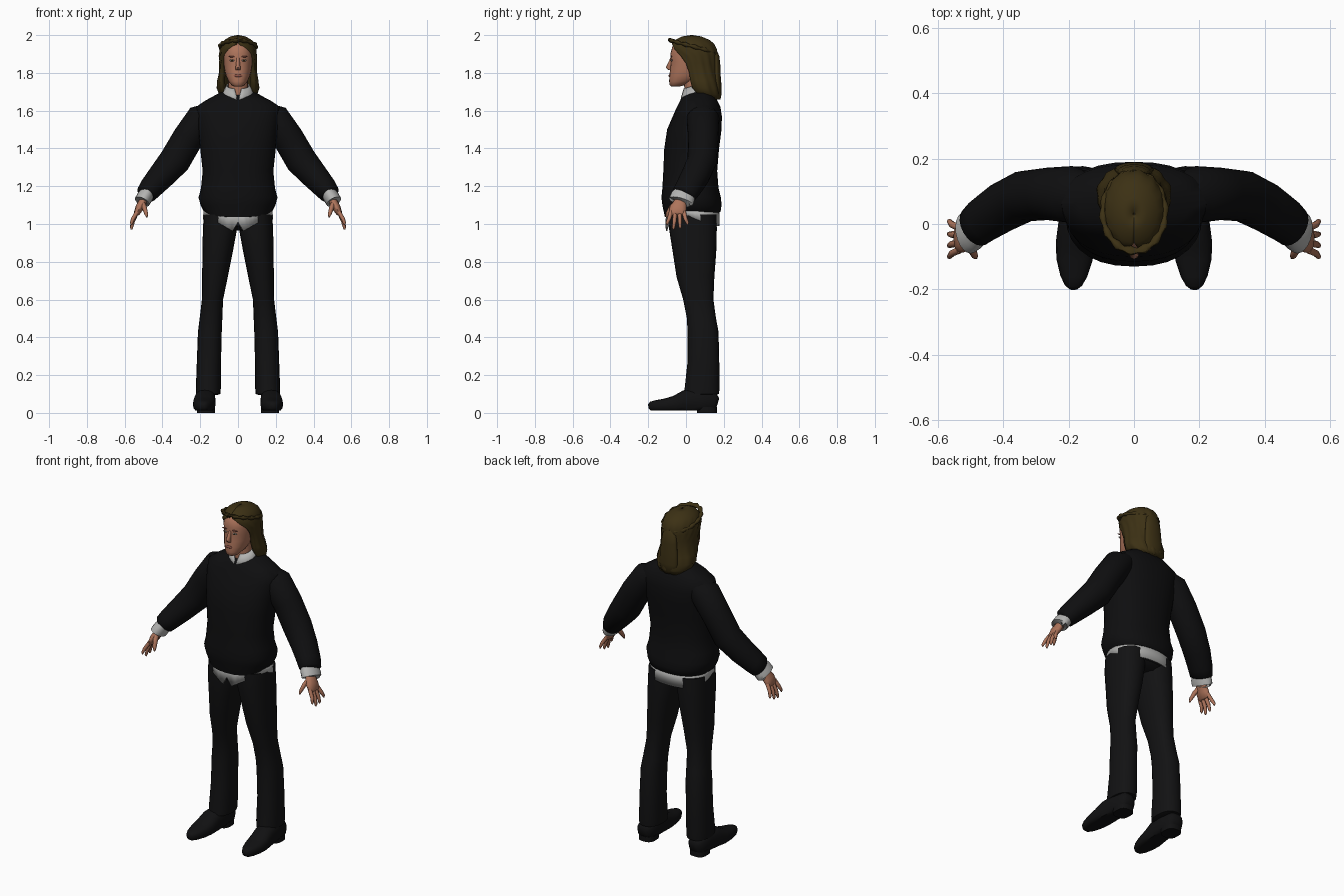
import bpy, bmesh, math
from mathutils import Vector


def material(name, rgb):
    m = bpy.data.materials.new(name)
    m.diffuse_color = (*rgb, 1)
    return m


SKIN = material("skin", (0.42, 0.175, 0.105))
LIPS = material("lips", (0.28, 0.09, 0.065))
HAIR = material("brown_hair", (0.045, 0.030, 0.007))
BLACK = material("black_wool", (0.0045, 0.0045, 0.005))
TROUSER = material("black_cloth", (0.006, 0.006, 0.0065))
SHOE = material("black_leather", (0.0055, 0.0055, 0.006))
SHIRT = material("grey_white_shirt", (0.45, 0.45, 0.44))
EYE = material("eye_grey", (0.35, 0.3, 0.27))


def finish(bm, name, mat, mirror=False, thick=0, angle=50):
    bmesh.ops.recalc_face_normals(bm, faces=bm.faces)
    me = bpy.data.meshes.new(name)
    bm.to_mesh(me)
    bm.free()
    me.materials.append(mat)
    ob = bpy.data.objects.new(name, me)
    bpy.context.collection.objects.link(ob)
    bpy.ops.object.select_all(action='DESELECT')
    ob.select_set(True)
    bpy.context.view_layer.objects.active = ob
    bpy.ops.object.shade_smooth_by_angle(angle=math.radians(angle))
    if thick:
        s = ob.modifiers.new("thickness", 'SOLIDIFY')
        s.thickness, s.offset = thick, -1
    if mirror:
        ob.modifiers.new("mirror", 'MIRROR')
    return ob


def tube(name, pts, mat, segs=20, flat=False, ref=(0, 1, 0), power=2.0,
         caps=True, post=None, **kw):
    """Skin elliptical rings (x, y, z, a, b[, front opening in degrees])."""
    bm = bmesh.new()
    cs = [Vector(p[:3]) for p in pts]
    is_open = len(pts[0]) > 5
    rings = []
    for i, p in enumerate(pts):
        t = Vector((0, 0, 1)) if flat else \
            (cs[min(i + 1, len(cs) - 1)] - cs[max(i - 1, 0)]).normalized()
        u = t.cross(Vector(ref)).normalized()
        v = u.cross(t)
        ring = []
        for k in range(segs + is_open):
            gap = math.radians(p[5]) if is_open else 0
            th = -math.pi / 2 + gap + (math.tau - 2 * gap) * k / segs
            c, s = math.cos(th), math.sin(th)
            c = math.copysign(abs(c) ** (2 / power), c)
            s = math.copysign(abs(s) ** (2 / power), s)
            q = cs[i] + u * p[3] * c + v * p[4] * s
            ring.append(bm.verts.new(post(q) if post else q))
        rings.append(ring)
    for r, q in zip(rings, rings[1:]):
        for k in range(segs):
            n = (k + 1) % len(r)
            bm.faces.new((r[k], r[n], q[n], q[k]))
    if caps and not is_open:
        bm.faces.new(rings[0])
        bm.faces.new(rings[-1])
    return finish(bm, name, mat, **kw)


def stack(rows):
    """Turn (z, front y, back y, half width) rows into horizontal rings."""
    return [(0, (f + b) / 2, z, w, (b - f) / 2) for z, f, b, w in rows]


def blob(name, loc, size, mat, mirror=False):
    bm = bmesh.new()
    bmesh.ops.create_uvsphere(bm, u_segments=12, v_segments=8, radius=1)
    for v in bm.verts:
        v.co = Vector(loc) + Vector(size) * v.co
    return finish(bm, name, mat, mirror)


# Sweater body, with hem dipping at the front
def hem_dip(q):
    if q.z < 1.08:
        q.z -= 0.025 * max(0, -q.y / 0.1)
    if q.z > 1.67:
        q.z += 0.25 * (q.y - 0.06)
    return q


tube("sweater_body", stack([
    (1.06, -.10, .175, .17), (1.065, -.112, .183, .18), (1.10, -.125, .188, .198),
    (1.14, -.13, .185, .209), (1.19, -.125, .172, .196), (1.28, -.12, .165, .187),
    (1.40, -.115, .175, .20), (1.50, -.10, .188, .212), (1.57, -.07, .19, .222),
    (1.62, -.048, .182, .222), (1.655, -.03, .165, .17), (1.69, -.022, .135, .10),
    (1.70, -.01, .12, .078)]), BLACK, segs=28, flat=True, power=2.3, post=hem_dip)

# Sleeves and shirt cuffs
tube("sweater_sleeve", [
    (.13, .09, 1.605, .045, .06), (.19, .09, 1.56, .083, .087), (.265, .092, 1.455, .082, .08),
    (.335, .085, 1.335, .083, .078), (.405, .05, 1.255, .072, .076),
    (.462, .012, 1.19, .062, .07), (.485, -.008, 1.16, .055, .066),
    (.49, -.013, 1.152, .04, .055)], BLACK, mirror=True)
tube("shirt_cuff", [(.47, .005, 1.18, .035, .055), (.495, -.018, 1.14, .043, .066),
                    (.508, -.027, 1.118, .042, .066), (.506, -.025, 1.12, .032, .052)],
     SHIRT, mirror=True)

# Hands
tube("palm", [(.485, -.012, 1.15, .024, .034), (.505, -.03, 1.115, .023, .034),
              (.522, -.042, 1.085, .022, .045), (.537, -.046, 1.055, .016, .044),
              (.54, -.046, 1.047, .008, .036)], SKIN, segs=12, mirror=True)
for n, (y0, y1, z1) in enumerate([(-.079, -.1, .995), (-.057, -.066, .97),
                                  (-.034, -.031, .975), (-.012, .008, .995)]):
    zm = (1.06 + z1) / 2
    tube(f"finger_{n + 1}", [(.533, y0, 1.065, .011, .012),
                             (.556, (y0 + y1) / 2, zm, .0105, .0105),
                             (.564, y1, z1 + .01, .008, .008), (.564, y1, z1, .003, .003)],
         SKIN, segs=8, mirror=True)
tube("thumb", [(.505, -.05, 1.11, .014, .016), (.495, -.078, 1.085, .013, .015),
               (.486, -.097, 1.055, .010, .011), (.482, -.104, 1.035, .004, .004)],
     SKIN, segs=8, mirror=True)

# Trousers
tube("trouser_hips", stack([(.965, -.06, .13, .12), (.99, -.09, .162, .178),
                            (1.08, -.09, .165, .175)]), TROUSER, segs=24, flat=True)
tube("trouser_leg", [
    (.093, .037, 1.05, .088, .125), (.096, .037, .97, .09, .126), (.108, .045, .85, .08, .115),
    (.122, .05, .72, .068, .10), (.135, .065, .6, .056, .08), (.143, .082, .5, .06, .077),
    (.149, .09, .43, .063, .082), (.154, .092, .27, .064, .084),
    (.157, .085, .13, .066, .092), (.158, .083, .10, .064, .092),
    (.158, .085, .095, .05, .07)],
    TROUSER, flat=True, power=2.3, mirror=True)


# Shoes with a low heel block
def flat_sole(q):
    q.z = max(q.z, 0.012)
    return q


tube("shoe", [
    (.168, .166, .05, .03, .03), (.169, .15, .055, .052, .047), (.171, .07, .065, .065, .052),
    (.175, -.005, .06, .06, .057), (.179, -.06, .045, .045, .06), (.182, -.11, .04, .036, .055),
    (.184, -.16, .037, .03, .041), (.185, -.188, .035, .024, .026),
    (.185, -.199, .033, .012, .012)],
    SHOE, segs=16, ref=(1, 0, 0), power=2.6, post=flat_sole, mirror=True)
tube("shoe_heel", [(.17, .11, 0, .048, .053), (.17, .11, .03, .048, .053)],
     SHOE, flat=True, power=2.8, mirror=True)


# Shirt tail with two front points and a rounded back
def tail_edge(q):
    if q.z < 1.02:
        x = abs(q.x)
        if q.y < 0.02:
            q.z = 1.01 if x < .012 else 1.045 - .1 * max(0, 1 - x / .17)
        else:
            q.z = 1.04 - .05 * min(1, (q.y - .02) / .12)
    return q


tube("shirt_tail", stack([(1.0, -.108, .178, .186), (1.085, -.105, .176, .18)]),
     SHIRT, segs=48, flat=True, caps=False, post=tail_edge, power=2.2, thick=.008)


# Shirt collar, standing higher behind
def collar_slope(q):
    q.z += 0.3 * (q.y - .05)
    return q


tube("shirt_collar", [(0, .045, 1.675, .088, .075, 4), (0, .045, 1.70, .078, .07, 6),
                      (0, .045, 1.735, .062, .06, 18)], SHIRT, flat=True,
     post=collar_slope, thick=.008)

# Neck and head
tube("neck", [(0, .05, 1.64, .06, .055), (0, .045, 1.70, .052, .052),
              (0, .04, 1.80, .052, .055)], SKIN, flat=True)
tube("head", stack([
    (1.727, -.075, -.035, .018), (1.735, -.086, -.01, .034), (1.755, -.089, .045, .05),
    (1.785, -.088, .09, .064), (1.82, -.084, .115, .072), (1.86, -.08, .13, .077),
    (1.90, -.083, .135, .08), (1.94, -.072, .13, .075), (1.965, -.045, .11, .058),
    (1.98, 0, .06, .03)]), SKIN, segs=24, flat=True, power=2.2)
tube("nose", [(0, -.074, 1.88, .009, .009), (0, -.084, 1.85, .010, .012),
              (0, -.092, 1.828, .014, .015), (0, -.086, 1.815, .013, .008)],
     SKIN, segs=10, flat=True)
blob("eye", (.032, -.076, 1.866), (.014, .0045, .0055), EYE, True)
blob("iris", (.032, -.0795, 1.866), (.005, .002, .005), HAIR, True)
blob("eyebrow", (.034, -.078, 1.886), (.018, .0045, .0035), LIPS, True)
blob("mouth", (0, -.088, 1.785), (.024, .0048, .007), LIPS)

# Hair shell, open over the face and falling behind the shoulders
def wave(q):
    if q.z < 1.95:
        s = 1 + .025 * math.sin(14 * math.atan2(q.y - .06, q.x) + q.z * 30)
        q.x *= s
        q.y = .06 + (q.y - .06) * s
    return q


tube("hair", [
    (0, .03, 2.0, .004, .004, 0), (0, .03, 1.993, .04, .05, 0), (0, .033, 1.975, .07, .09, 0),
    (0, .036, 1.955, .087, .112, 8), (0, .04, 1.925, .097, .124, 34),
    (0, .045, 1.89, .10, .122, 54), (0, .05, 1.85, .099, .115, 64),
    (0, .06, 1.80, .10, .108, 66), (0, .075, 1.76, .108, .10, 58),
    (0, .09, 1.72, .114, .093, 52), (0, .108, 1.685, .10, .078, 56),
    (0, .13, 1.66, .07, .05, 60)], HAIR, segs=48, flat=True, post=wave, thick=.028)

# Braided band around the crown and the gathered tail it meets
bm = bmesh.new()
N, M = 56, 8
grid = []
for i in range(N):
    a = math.tau * i / N
    r = .010 + .003 * math.sin(a * 14)
    ring = []
    for j in range(M):
        b = math.tau * j / M
        w = 1 + r * math.cos(b) / .1
        y = .036 + .118 * math.sin(a) * w
        ring.append(bm.verts.new((.095 * math.cos(a) * w, y,
                                  1.94 - .27 * (y - .036) + r * math.sin(b))))
    grid.append(ring)
for i in range(N):
    for j in range(M):
        p, q, k = grid[i], grid[(i + 1) % N], (j + 1) % M
        bm.faces.new((p[j], q[j], q[k], p[k]))
finish(bm, "hair_braid_band", HAIR)
tube("hair_tail", [(0, .15, 1.915, .02, .015), (0, .156, 1.89, .042, .02),
                   (0, .16, 1.84, .05, .022), (0, .162, 1.78, .055, .022),
                   (0, .165, 1.72, .06, .024), (0, .165, 1.675, .05, .02),
                   (0, .163, 1.66, .02, .01)], HAIR, flat=True)
